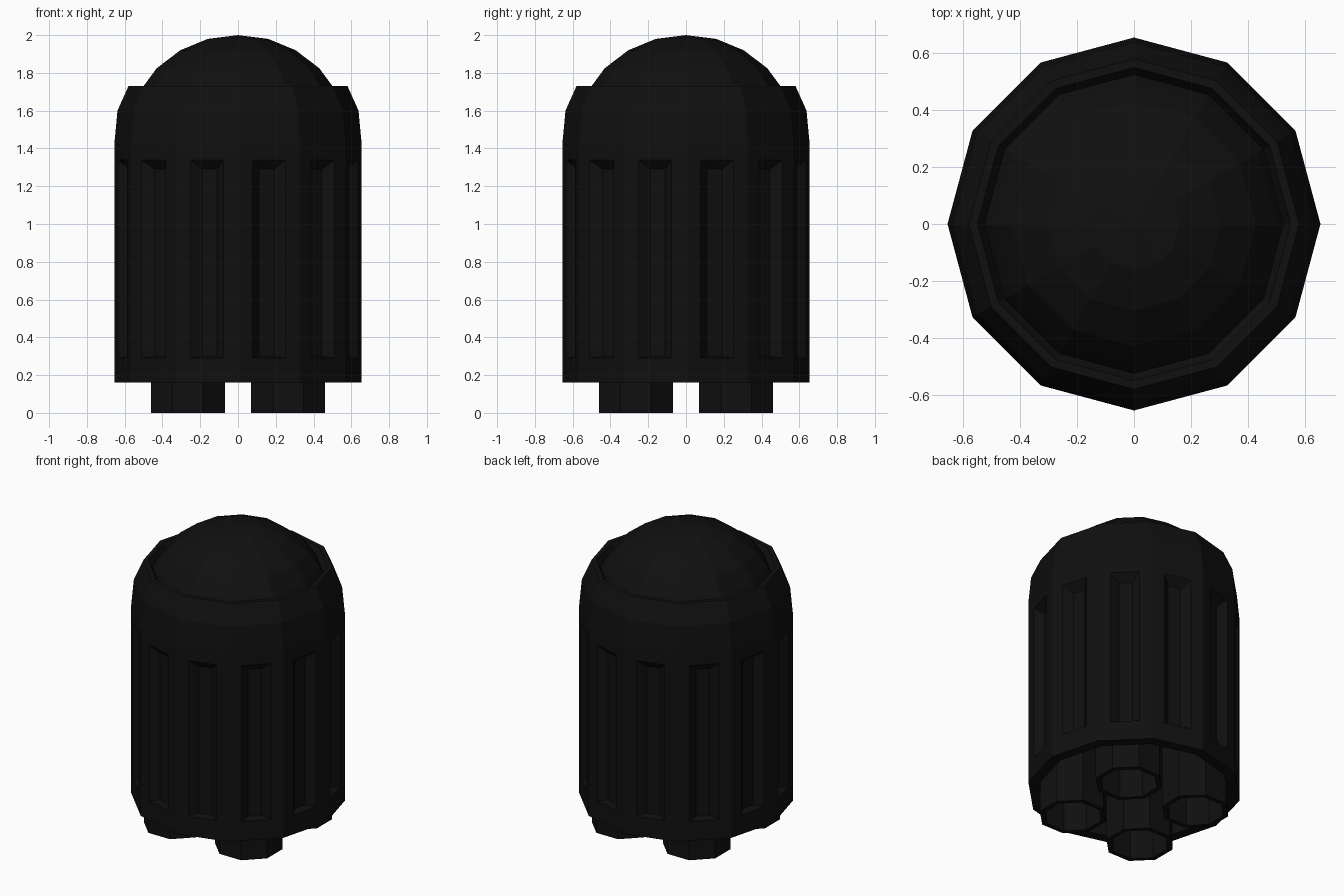
import bpy, bmesh
from math import sin, cos, pi
from mathutils import Vector

if "Cube" in bpy.data.objects:
    bpy.data.objects.remove(bpy.data.objects["Cube"])

mat = bpy.data.materials.new("black")
mat.diffuse_color = (0.005, 0.005, 0.005, 1)
mat.use_nodes = True
mat.node_tree.nodes["Principled BSDF"].inputs["Base Color"].default_value = mat.diffuse_color


def finish(name, bm, loc=(0, 0, 0)):
    bmesh.ops.remove_doubles(bm, verts=bm.verts, dist=1e-5)
    bmesh.ops.recalc_face_normals(bm, faces=bm.faces)
    me = bpy.data.meshes.new(name)
    bm.to_mesh(me)
    bm.free()
    me.materials.append(mat)
    ob = bpy.data.objects.new(name, me)
    ob.location = loc
    bpy.context.collection.objects.link(ob)
    return ob


def quad(bm, pts):
    bm.faces.new([bm.verts.new(p) for p in pts])


def lathe(bm, profile, n, phase=0.0):
    """Revolve (radius, z) points as an n-sided faceted surface."""
    for i in range(n):
        a, b = (phase + 2 * pi * k / n for k in (i, i + 1))
        for (r0, z0), (r1, z1) in zip(profile, profile[1:]):
            p = [(r0 * cos(a), r0 * sin(a), z0), (r0 * cos(b), r0 * sin(b), z0),
                 (r1 * cos(b), r1 * sin(b), z1), (r1 * cos(a), r1 * sin(a), z1)]
            if r1 == 0:
                p.pop()
            elif r0 == 0:
                p.pop(0)
            quad(bm, p)


N, R, Z0, Z1 = 12, 0.655, 0.16, 1.42
CEIL = 1.0

# body: shoulder, lid seat and hollow underside
bm = bmesh.new()
lathe(bm, [(R, Z1), (0.638, 1.60), (0.58, 1.73), (0.55, 1.73), (0.525, 1.685),
           (0, 1.685)], N)
lathe(bm, [(R, Z0), (0.585, Z0), (0.585, CEIL), (0, CEIL)], N)

# body side panels, each with a recessed slot
ap, half = R * cos(pi / N), R * sin(pi / N)
for i in range(N):
    t = 2 * pi * (i + 0.5) / N
    out, side = Vector((cos(t), sin(t), 0)), Vector((-sin(t), cos(t), 0))

    def rect(depth, w, lo, hi):
        return [out * (ap - depth) + side * s * w + Vector((0, 0, z))
                for s, z in ((-1, lo), (1, lo), (1, hi), (-1, hi))]

    loops = [rect(0, half, Z0, Z1), rect(0, 0.09, 0.29, 1.34),
             rect(0.048, 0.042, 0.30, 1.29)]
    for outer, inner in zip(loops, loops[1:]):
        for k in range(4):
            j = (k + 1) % 4
            quad(bm, [outer[k], outer[j], inner[j], inner[k]])
    quad(bm, loops[-1])
finish("body", bm)

# domed lid
bm = bmesh.new()
lathe(bm, [(0.525, 1.685), (0.50, 1.73), (0.43, 1.825), (0.305, 1.92),
           (0.16, 1.98), (0, 2.0)], N)
finish("lid", bm)

# four octagonal tube feet
for x in (-0.265, 0.265):
    for y in (-0.265, 0.265):
        bm = bmesh.new()
        lathe(bm, [(0.211, CEIL), (0.211, 0), (0.18, 0), (0.18, CEIL)], 8, pi / 8)
        finish("foot", bm, (x, y, 0))
